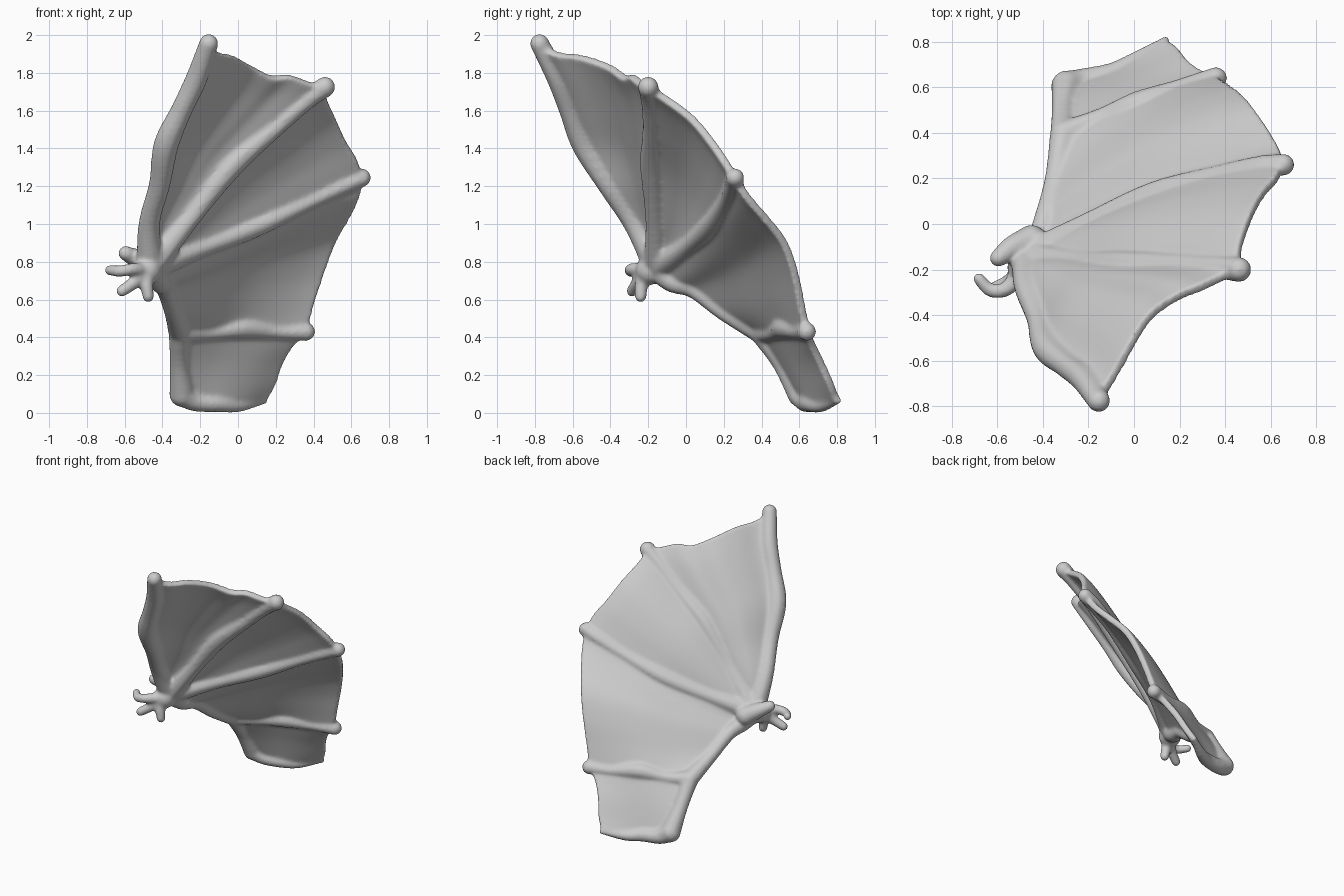
import bpy
import bmesh
from mathutils import Vector

cube = bpy.data.objects.get("Cube")
if cube:
    bpy.data.objects.remove(cube, do_unlink=True)

grey = bpy.data.materials.new("plain grey")
grey.use_nodes = True
COLOUR = (0.6, 0.6, 0.6, 1)
grey.diffuse_color = COLOUR
grey.node_tree.nodes["Principled BSDF"].inputs["Base Color"].default_value = COLOUR

STEPS = 32
BACK = Vector((-0.48, 0.73, 0.49))   # direction the wing's back faces


def spline(points, n=STEPS):
    """Sample a smooth path through points of any dimension."""
    p = [Vector(q) for q in points]
    p = [p[0] * 2 - p[1]] + p + [p[-1] * 2 - p[-2]]
    out = []
    for i in range(n + 1):
        t = i / n * (len(p) - 3)
        k = min(int(t), len(p) - 4)
        t -= k
        a, b, c, d = p[k:k + 4]
        out.append(b + (c - a) * (t / 2) + (a * 2 - b * 5 + c * 4 - d) * (t * t / 2)
                   + (b * 3 - a - c * 3 + d) * (t ** 3 / 2))
    return out


parts = []


def add(name, data):
    ob = bpy.data.objects.new(name, data)
    bpy.context.scene.collection.objects.link(ob)
    parts.append(ob)
    return ob


def ball(name, centre, r):
    bm = bmesh.new()
    bmesh.ops.create_uvsphere(bm, u_segments=16, v_segments=10, radius=r)
    bmesh.ops.translate(bm, verts=bm.verts, vec=centre)
    me = bpy.data.meshes.new(name)
    bm.to_mesh(me)
    bm.free()
    add(name, me)


def bone(name, points):
    """Round tapering tube; each point is x, y, z, radius. Returns its path."""
    path = spline(points)
    cu = bpy.data.curves.new(name, "CURVE")
    cu.dimensions = "3D"
    cu.bevel_depth = 1
    cu.bevel_resolution = 3
    cu.use_fill_caps = True
    sp = cu.splines.new("POLY")
    sp.points.add(len(path) - 1)
    for pt, q in zip(sp.points, path):
        pt.co = (*q[:3], 1)
        pt.radius = q[3]
    add(name, cu)
    for q in (path[0], path[-1]):
        ball(name + "_end", Vector(q[:3]), q[3])
    return [Vector(q[:3]) for q in path]


def skin(name, a, b, inner, outer_mid, bulge):
    """Membrane panel stretched between two bones, an inner and an outer edge."""
    outer = spline([a[-1]] + [Vector(q) for q in outer_mid] + [b[-1]])
    bm = bmesh.new()
    grid = []
    for i in range(STEPS + 1):
        u = i / STEPS
        row = []
        for j in range(STEPS + 1):
            v = j / STEPS
            co = (a[j].lerp(b[j], u) + inner[i].lerp(outer[i], v)
                  - a[0].lerp(b[0], u).lerp(a[-1].lerp(b[-1], u), v))
            co += BACK * (bulge * 16 * u * (1 - u) * v * (1 - v))
            row.append(bm.verts.new(co))
        grid.append(row)
    for i in range(STEPS):
        for j in range(STEPS):
            bm.faces.new((grid[i][j], grid[i + 1][j], grid[i + 1][j + 1], grid[i][j + 1]))
    bmesh.ops.remove_doubles(bm, verts=bm.verts, dist=0.0005)
    me = bpy.data.meshes.new(name)
    bm.to_mesh(me)
    bm.free()
    ob = add(name, me)
    mod = ob.modifiers.new("thickness", "SOLIDIFY")
    mod.thickness = 0.045
    mod.offset = 0


# Finger bones fanning from the wrist
WRIST = (-0.465, -0.15, 0.77, 0.076)
lead = bone("leading_finger", [WRIST, (-0.47, -0.275, 1.0, 0.058), (-0.415, -0.415, 1.21, 0.058),
                               (-0.38, -0.54, 1.42, 0.068), (-0.3, -0.615, 1.6, 0.058),
                               (-0.22, -0.68, 1.77, 0.059), (-0.155, -0.775, 1.955, 0.052)])
second = bone("second_finger", [WRIST, (-0.25, -0.165, 1.03, 0.052), (-0.03, -0.18, 1.31, 0.064),
                                (0.2, -0.18, 1.51, 0.05), (0.36, -0.19, 1.65, 0.05),
                                (0.46, -0.2, 1.725, 0.056)])
third = bone("third_finger", [WRIST, (-0.2, -0.0, 0.87, 0.052), (0.09, 0.13, 0.985, 0.058),
                              (0.36, 0.21, 1.11, 0.046), (0.55, 0.25, 1.2, 0.05),
                              (0.655, 0.26, 1.245, 0.05)])

# Forearm, elbow strut and upper arm
ELBOW = (-0.31, 0.395, 0.425, 0.06)
forearm = bone("forearm", [WRIST, (-0.415, -0.07, 0.695, 0.06), (-0.385, 0.04, 0.655, 0.05),
                           (-0.345, 0.2, 0.535, 0.048), ELBOW])
strut = bone("elbow_strut", [ELBOW, (-0.15, 0.465, 0.425, 0.042), (0.02, 0.525, 0.45, 0.06),
                             (0.2, 0.595, 0.43, 0.042), (0.36, 0.64, 0.43, 0.05)])
upper = bone("upper_arm", [ELBOW, (-0.31, 0.505, 0.265, 0.052), (-0.295, 0.605, 0.1, 0.07)])
root = bone("root_edge", [(-0.295, 0.605, 0.1, 0.07), (-0.22, 0.63, 0.06, 0.055),
                          (-0.1, 0.66, 0.05, 0.048), (0.0, 0.715, 0.04, 0.038),
                          (0.14, 0.805, 0.065, 0.02)])

# Membrane panels
hub = [lead[0]] * (STEPS + 1)
skin("top_panel", lead, second, hub,
     [(-0.1, -0.69, 1.905), (-0.02, -0.55, 1.885), (0.07, -0.41, 1.835),
      (0.18, -0.33, 1.78), (0.27, -0.29, 1.785), (0.36, -0.25, 1.755)], 0.03)
skin("middle_panel", second, third, hub,
     [(0.47, -0.1, 1.66), (0.515, 0.03, 1.56), (0.57, 0.13, 1.44), (0.63, 0.2, 1.34)], 0.025)
skin("lower_panel", third, strut, forearm,
     [(0.64, 0.32, 1.15), (0.59, 0.41, 1.045), (0.515, 0.515, 0.91),
      (0.455, 0.575, 0.75), (0.4, 0.61, 0.58)], 0.025)
skin("root_panel", strut, root, upper,
     [(0.29, 0.67, 0.36), (0.235, 0.715, 0.27), (0.19, 0.77, 0.15)], 0.0)

# Wrist knuckle and small clawed fingers
ball("wrist", Vector((-0.48, -0.19, 0.755)), 0.078)
PALM = (-0.49, -0.21, 0.755, 0.045)
bone("hooked_thumb", [PALM, (-0.56, -0.285, 0.76, 0.034), (-0.63, -0.29, 0.75, 0.032),
                      (-0.68, -0.24, 0.755, 0.028)])
bone("outer_claw", [PALM, (-0.55, -0.255, 0.69, 0.036), (-0.615, -0.285, 0.645, 0.032)])
bone("inner_claw", [PALM, (-0.485, -0.235, 0.68, 0.037), (-0.475, -0.24, 0.615, 0.032)])
bone("rear_claw", [(-0.45, -0.07, 0.765, 0.068), (-0.535, -0.105, 0.815, 0.054),
                   (-0.595, -0.15, 0.845, 0.04)])

# Fuse everything into one sculpted skin
bpy.ops.object.select_all(action="DESELECT")
for ob in parts:
    ob.select_set(True)
bpy.context.view_layer.objects.active = parts[0]
bpy.ops.object.convert(target="MESH")
bpy.ops.object.join()
wing = bpy.context.view_layer.objects.active
wing.name = "bat_wing"
wing.data.materials.clear()
wing.data.materials.append(grey)
remesh = wing.modifiers.new("fuse", "REMESH")
remesh.mode = "VOXEL"
remesh.voxel_size = 0.01
remesh.use_smooth_shade = True
soften = wing.modifiers.new("soften", "SMOOTH")
soften.factor = 0.5
soften.iterations = 14
bpy.ops.object.convert(target="MESH")
bpy.ops.object.shade_smooth()
